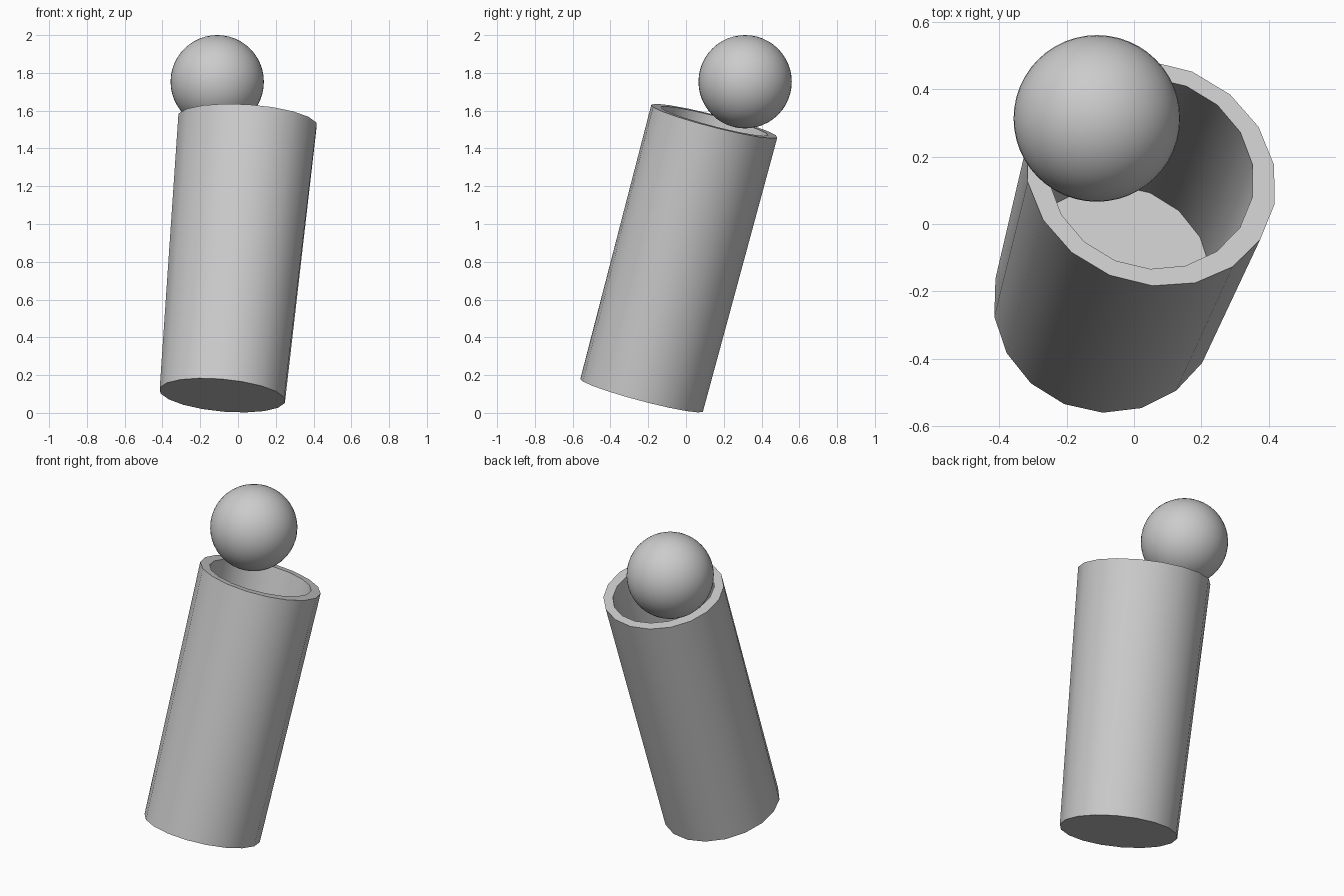
import bpy, bmesh
from math import radians, sin, cos, pi
from mathutils import Vector, Matrix

cube = bpy.data.objects.get("Cube")
if cube:
    bpy.data.objects.remove(cube, do_unlink=True)

grey = bpy.data.materials.new("plain_grey")
grey.use_nodes = True
grey.diffuse_color = (0.6, 0.6, 0.6, 1)
grey.node_tree.nodes["Principled BSDF"].inputs["Base Color"].default_value = (0.6, 0.6, 0.6, 1)

SIDES = 18
PHASE = radians(-92.3)
SKEW = radians(-25)       # direction in which the mouth is stretched
BASE = Vector((-0.083, -0.235, 0.093))
TOP = Vector((0.05, 0.15, 1.545))
AXIS = TOP - BASE
TILT = Vector((0, 0, 1)).rotation_difference(AXIS).to_matrix()


def ring(bm, along, major, minor):
    """Ring of vertices across the tilted axis, at a fraction of its length."""
    verts = []
    turn = Matrix.Rotation(SKEW, 3, 'Z')
    for i in range(SIDES):
        a = PHASE - SKEW + 2 * pi * i / SIDES
        flat = turn @ Vector((major * cos(a), minor * sin(a), 0))
        verts.append(bm.verts.new(BASE + AXIS * along + TILT @ flat))
    return verts


def finish(name, bm):
    bmesh.ops.recalc_face_normals(bm, faces=bm.faces)
    mesh = bpy.data.meshes.new(name)
    bm.to_mesh(mesh)
    bm.free()
    mesh.materials.append(grey)
    obj = bpy.data.objects.new(name, mesh)
    bpy.context.collection.objects.link(obj)
    bpy.ops.object.select_all(action='DESELECT')
    obj.select_set(True)
    bpy.context.view_layer.objects.active = obj
    bpy.ops.object.shade_smooth_by_angle(angle=radians(35))
    return obj


# Leaning hollow cup: outer wall, rim, inner wall, floor
bm = bmesh.new()
rings = [ring(bm, 0, 0.336, 0.336), ring(bm, 1, 0.38, 0.338),
         ring(bm, 1, 0.31, 0.29), ring(bm, 0.18, 0.29, 0.29)]
for lower, upper in zip(rings, rings[1:]):
    for i in range(SIDES):
        j = (i + 1) % SIDES
        bm.faces.new((lower[i], lower[j], upper[j], upper[i]))
bm.faces.new(rings[0])
bm.faces.new(rings[-1])
finish("cup", bm)

# Ball resting at the back of the mouth
bm = bmesh.new()
bmesh.ops.create_uvsphere(bm, u_segments=48, v_segments=24, radius=0.247,
                          matrix=Matrix.Translation((-0.11, 0.313, 1.753)))
finish("ball", bm)
